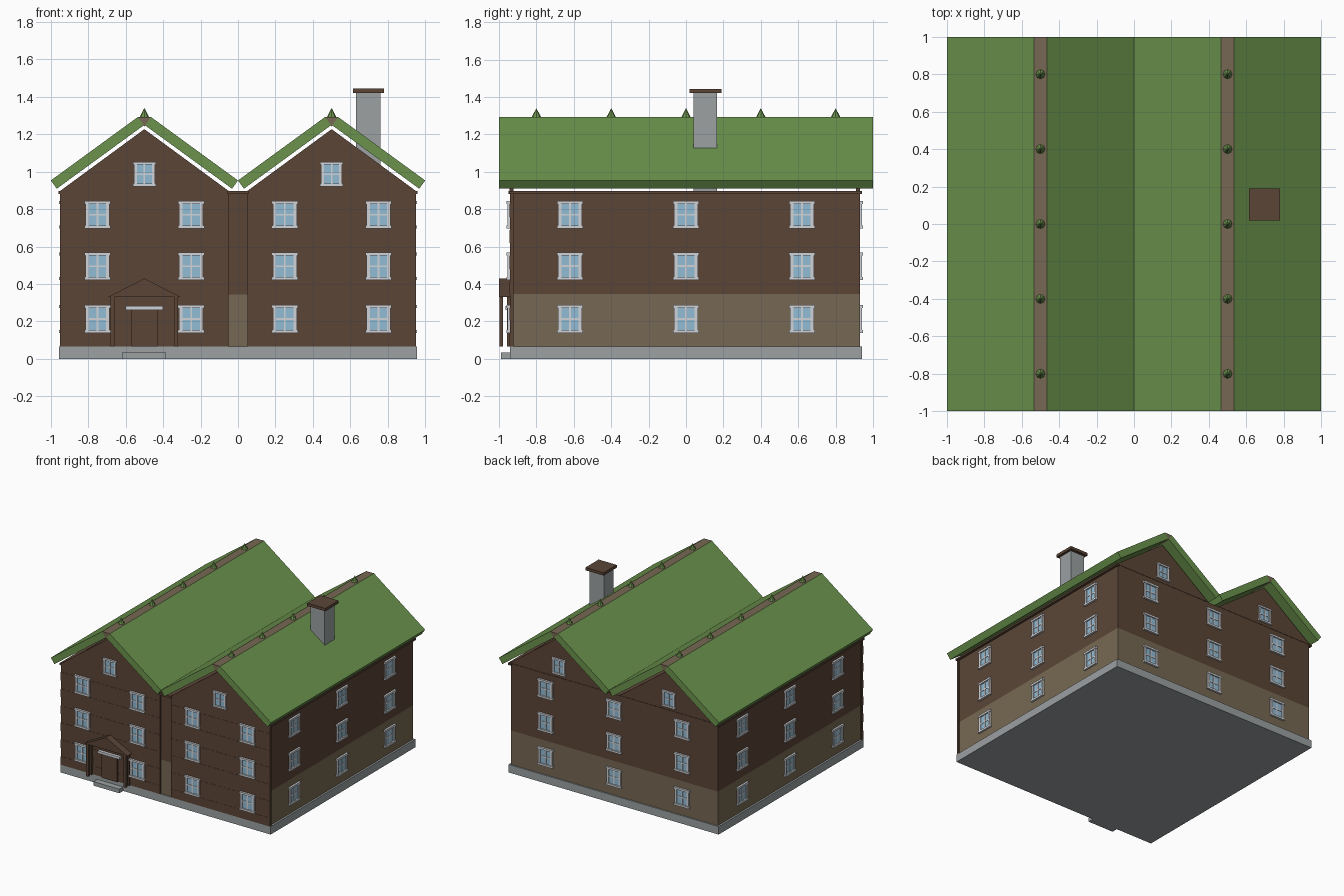
import bpy, bmesh, math
from mathutils import Matrix

if "Cube" in bpy.data.objects:
    bpy.data.objects.remove(bpy.data.objects["Cube"])


def material(name, r, g, b):
    m = bpy.data.materials.new(name)
    m.diffuse_color = [((c + 0.055) / 1.055) ** 2.4 for c in (r, g, b)] + [1]
    m.use_nodes = True
    m.node_tree.nodes["Principled BSDF"].inputs["Base Color"].default_value = m.diffuse_color
    return m


BROWN = material("dark_brown_wood", 0.355, 0.27, 0.215)
BEIGE = material("beige_wood", 0.465, 0.41, 0.325)
GREEN = material("grass_green", 0.42, 0.575, 0.30)
GREY = material("stone_grey", 0.61, 0.63, 0.635)
WHITE = material("frame_white", 0.82, 0.83, 0.85)
GLASS = material("glass_blue", 0.57, 0.74, 0.84)


def finish(bm, name, *mats):
    bmesh.ops.recalc_face_normals(bm, faces=bm.faces)
    me = bpy.data.meshes.new(name)
    bm.to_mesh(me)
    bm.free()
    for m in mats:
        me.materials.append(m)
    ob = bpy.data.objects.new(name, me)
    bpy.context.collection.objects.link(ob)
    return ob


def add_box(bm, x0, x1, y0, y1, z0, z1, index=0):
    mat = Matrix.Translation(((x0 + x1) / 2, (y0 + y1) / 2, (z0 + z1) / 2)) @ \
        Matrix.Diagonal((x1 - x0, y1 - y0, z1 - z0, 1))
    verts = bmesh.ops.create_cube(bm, size=1, matrix=mat)["verts"]
    for f in {f for v in verts for f in v.link_faces}:
        f.material_index = index


def box(name, x0, x1, y0, y1, z0, z1, mat):
    bm = bmesh.new()
    add_box(bm, x0, x1, y0, y1, z0, z1)
    return finish(bm, name, mat)


def prism(name, profile, y0, y1, mat):
    """Extrude an x-z profile along y."""
    bm = bmesh.new()
    face = bm.faces.new([bm.verts.new((x, y0, z)) for x, z in profile])
    ext = bmesh.ops.extrude_face_region(bm, geom=[face])["geom"]
    bmesh.ops.translate(bm, vec=(0, y1 - y0, 0),
                        verts=[g for g in ext if isinstance(g, bmesh.types.BMVert)])
    return finish(bm, name, mat)


# Foundation and two-tone main walls
box("foundation", -0.955, 0.955, -0.94, 0.94, 0, 0.065, GREY)
box("lower_wall", -0.94, 0.94, -0.93, 0.93, 0.065, 0.345, BEIGE)
box("upper_wall", -0.94, 0.94, -0.93, 0.93, 0.345, 0.895, BROWN)

# Cornices along the side walls and above the centre recess
for s, side in ((-1, "left"), (1, "right")):
    x0, x1 = sorted((s * 0.93, s * 0.96))
    box("cornice_" + side, x0, x1, -0.945, 0.94, 0.882, 0.897, BROWN)
box("centre_cornice", -0.055, 0.055, -0.95, -0.92, 0.88, 0.897, BROWN)

# Front cladding: horizontal planks on both house halves
PLANKS = 12
for s, side in ((-1, "left"), (1, "right")):
    bm = bmesh.new()
    h = (0.897 - 0.065) / PLANKS
    x0, x1 = sorted((s * 0.05, s * 0.95))
    for i in range(PLANKS):
        add_box(bm, x0, x1, -0.943 + 0.0015 * (i % 2), -0.922,
                0.065 + i * h, 0.065 + (i + 1) * h)
    finish(bm, "front_cladding_" + side, BROWN)

# Each half: gable plates, two roof slabs, ridge beam and ridge cones
for c, side in ((-0.5, "left"), (0.5, "right")):
    gable = [(c - 0.45, 0.897), (c + 0.45, 0.897), (c, 1.227)]
    prism("front_gable_" + side, gable, -0.943, -0.922, BROWN)
    prism("back_gable_" + side, gable, 0.91, 0.93, BROWN)
    for s, part in ((-1, "outer_west"), (1, "outer_east")):
        slab = [(c + s * 0.5, 0.953), (c + s * 0.035, 1.292),
                (c + s * 0.003, 1.248), (c + s * 0.468, 0.909)]
        prism(f"roof_{side}_{part}", slab, -1, 1, GREEN)
    prism("ridge_beam_" + side,
          [(c - 0.035, 1.292), (c + 0.035, 1.292), (c, 1.24)], -1, 1, BEIGE)
    for i in range(5):
        bm = bmesh.new()
        bmesh.ops.create_cone(
            bm, cap_ends=True, segments=8, radius1=0.031, radius2=0, depth=0.06,
            matrix=Matrix.Translation((c, -0.8 + 0.4 * i, 1.31)))
        finish(bm, f"ridge_cone_{side}_{i + 1}", GREEN)

# Chimney
box("chimney_stack", 0.63, 0.76, 0.04, 0.165, 0.89, 1.425, GREY)
box("chimney_cap", 0.615, 0.78, 0.02, 0.19, 1.42, 1.443, BROWN)

# Window, facing -y with its back on y = 0; linked copies share the mesh
bm = bmesh.new()
add_box(bm, -0.054, 0.054, -0.004, 0.004, -0.06, 0.06, 1)
for s in (-1, 1):
    add_box(bm, s * 0.055 - 0.009, s * 0.055 + 0.009, -0.012, 0.004, -0.06, 0.06)
    add_box(bm, -0.07, 0.07, -0.016, 0.004, s * 0.066 - 0.008, s * 0.066 + 0.008)
add_box(bm, -0.005, 0.005, -0.008, 0.004, -0.06, 0.06)
add_box(bm, -0.05, 0.05, -0.0075, 0.004, -0.005, 0.005)
first = finish(bm, "window", WHITE, GLASS)
window_mesh = first.data
bpy.data.objects.remove(first)


def window(x, y, z, turn, scale=1):
    ob = bpy.data.objects.new("window", window_mesh)
    ob.location = (x, y, z)
    ob.rotation_euler.z = turn
    ob.scale = (scale, 1, scale)
    bpy.context.collection.objects.link(ob)


for z in (0.213, 0.495, 0.77):
    for x in (-0.75, -0.25, 0.25, 0.75):
        window(x, -0.943, z, 0)
    for t in (-0.62, 0, 0.62):
        window(t, 0.93, z, math.pi)
        window(0.94, t, z, math.pi / 2)
        window(-0.94, t, z, -math.pi / 2)
for x in (-0.5, 0.5):
    window(x, -0.943, 0.987, 0, 0.88)
    window(x, 0.93, 0.987, math.pi, 0.88)

# Entrance: door, lintel, step and gabled porch on two posts
box("door", -0.57, -0.43, -0.955, -0.93, 0.065, 0.265, BROWN)
box("door_lintel", -0.6, -0.4, -0.965, -0.93, 0.262, 0.282, WHITE)
box("door_step", -0.62, -0.385, -0.99, -0.93, 0, 0.033, GREY)
for x, side in ((-0.67, "left"), (-0.33, "right")):
    box("porch_post_" + side, x - 0.01, x + 0.01, -0.998, -0.978, 0.065, 0.335, BROWN)
    box("porch_pilaster_" + side, x - 0.01, x + 0.01, -0.958, -0.93, 0.065, 0.335, BROWN)
prism("porch_roof", [(-0.695, 0.33), (-0.305, 0.33), (-0.5, 0.43)], -1, -0.93, BROWN)
